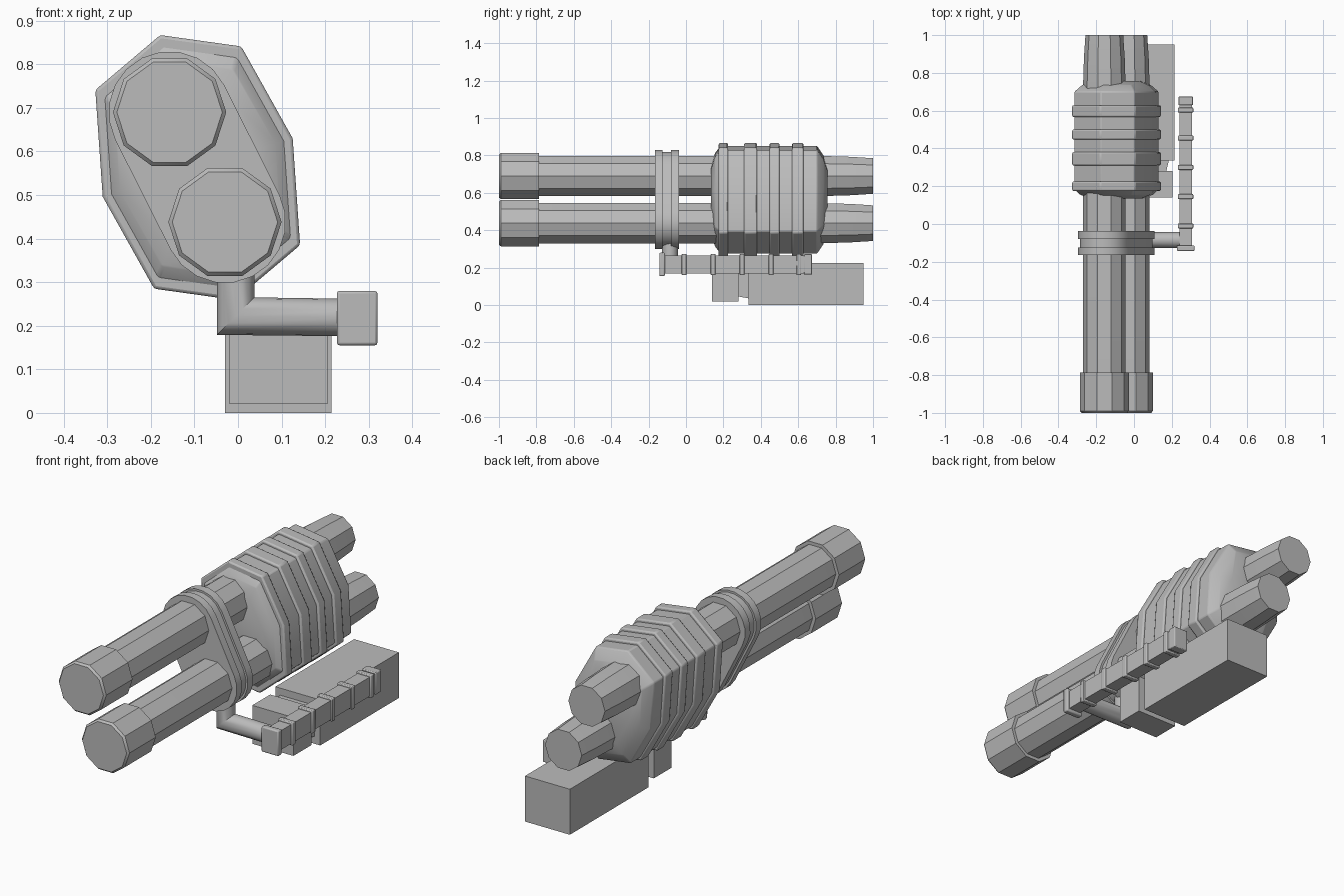
import bpy, bmesh, math

cube = bpy.data.objects.get("Cube")
if cube:
    bpy.data.objects.remove(cube, do_unlink=True)

grey = bpy.data.materials.new("plain grey")
grey.use_nodes = True
grey.diffuse_color = (0.5, 0.5, 0.5, 1)
grey.node_tree.nodes["Principled BSDF"].inputs["Base Color"].default_value = (0.5, 0.5, 0.5, 1)


def loft(name, rings, bevel=0.0):
    """Skin a closed tube through equal-length rings of 3D points and cap it."""
    bm = bmesh.new()
    loops = [[bm.verts.new(p) for p in ring] for ring in rings]
    for a, b in zip(loops, loops[1:]):
        for i in range(len(a)):
            j = (i + 1) % len(a)
            bm.faces.new((a[i], a[j], b[j], b[i]))
    bm.faces.new(loops[0])
    bm.faces.new(loops[-1])
    bmesh.ops.recalc_face_normals(bm, faces=bm.faces)
    mesh = bpy.data.meshes.new(name)
    bm.to_mesh(mesh)
    bm.free()
    mesh.materials.append(grey)
    obj = bpy.data.objects.new(name, mesh)
    bpy.context.collection.objects.link(obj)
    if bevel:
        mod = obj.modifiers.new("soft edges", 'BEVEL')
        mod.width = bevel
        mod.segments = 2
        mod.limit_method = 'ANGLE'
    bpy.ops.object.select_all(action='DESELECT')
    obj.select_set(True)
    bpy.context.view_layer.objects.active = obj
    bpy.ops.object.shade_smooth_by_angle(angle=math.radians(30))
    return obj


def box(name, x, y, z, bevel=0.0):
    corners = [(x[0], z[0]), (x[1], z[0]), (x[1], z[1]), (x[0], z[1])]
    return loft(name, [[(a, d, b) for a, b in corners] for d in y], bevel)


def circle(centre, r, y, sides=10):
    return [(centre[0] + r * math.cos(math.tau * i / sides), y,
             centre[1] + r * math.sin(math.tau * i / sides)) for i in range(sides)]


# Twin barrels with a thick muzzle and a tapered tail
UPPER, LOWER = (-0.157, 0.69), (-0.03, 0.438)
BARREL = [(-1, 0.121), (-0.99, 0.13), (-0.785, 0.13), (-0.785, 0.113),
          (0.72, 0.113), (0.88, 0.108), (1, 0.1)]
for name, centre in (("upper_barrel", UPPER), ("lower_barrel", LOWER)):
    loft(name, [circle(centre, r, y) for y, r in BARREL])

# Eight-sided housing, symmetric through its centre
CX, CZ = -0.0925, 0.563
HALF = [(0.235, -0.178), (0.218, 0.067), (0.1, 0.278), (-0.086, 0.304)]
OUTLINE = HALF + [(-x, -z) for x, z in HALF]


def housing_ring(y, s):
    return [(CX + x * s, y, CZ + z * s) for x, z in OUTLINE]


loft("housing", [housing_ring(y, s) for y, s in (
    (0.135, 0.6), (0.155, 0.82), (0.185, 0.95), (0.7, 0.95), (0.735, 0.78), (0.757, 0.55))], 0.006)
for i, (a, b) in enumerate(((0.175, 0.225), (0.31, 0.38), (0.447, 0.5), (0.567, 0.628))):
    loft(f"housing_rib_{i + 1}", [housing_ring(a, 1), housing_ring(b, 1)], 0.007)

# Clamp strap wrapped around both barrels
TILT = math.atan2(UPPER[1] - LOWER[1], UPPER[0] - LOWER[0])


def strap_ring(y, r, steps=10):
    ring = []
    for centre, turn in ((UPPER, -math.pi / 2), (LOWER, math.pi / 2)):
        for i in range(steps + 1):
            a = TILT + turn + math.pi * i / steps
            ring.append((centre[0] + r * math.cos(a), y, centre[1] + r * math.sin(a)))
    return ring


loft("clamp_strap", [strap_ring(y, r) for y, r in (
    (-0.165, 0.14), (-0.125, 0.14), (-0.125, 0.13), (-0.08, 0.13), (-0.08, 0.14), (-0.038, 0.14))])

# Elbow arm: down from the clamp, mitred, then out to the rail
R, ELBOW = 0.043, (-0.005, -0.085, 0.222)
turns = [math.tau * i / 16 for i in range(16)]
offsets = [(R * math.cos(t), R * math.sin(t)) for t in turns]
ex, ey, ez = ELBOW
loft("elbow_arm", [
    [(ex + u, ey + v, 0.34) for u, v in offsets],
    [(ex + u, ey + v, ez + u) for u, v in offsets],
    [(0.25, ey + v, ez - 0.003 + u) for u, v in offsets]])

# Side rail with end blocks and bands
box("rail_bar", (0.24, 0.307), (-0.13, 0.66), (0.17, 0.265))
box("rail_front_block", (0.227, 0.32), (-0.143, -0.113), (0.155, 0.28), 0.006)
box("rail_rear_block", (0.235, 0.313), (0.63, 0.674), (0.163, 0.272), 0.004)
for i in range(5):
    y = -0.01 + i * 0.155
    if i < 4:
        box(f"rail_band_{i + 1}", (0.233, 0.314), (y - 0.013, y + 0.013), (0.161, 0.274), 0.004)
    else:
        box(f"rail_band_{i + 1}", (0.233, 0.314), (y - 0.02, y + 0.006), (0.161, 0.274), 0.004)

# Lower boxes and the wedge between them
box("rear_box", (-0.03, 0.215), (0.335, 0.95), (0, 0.225))
box("front_box", (-0.02, 0.205), (0.14, 0.28), (0.02, 0.21))
loft("box_link", [[(x, y, z) for x, z in ((0.09 - w, b), (0.09 + w, b), (0.09 + w, 0.19), (0.09 - w, 0.19))]
                  for y, w, b in ((0.275, 0.08, 0.047), (0.34, 0.095, 0.035))])
